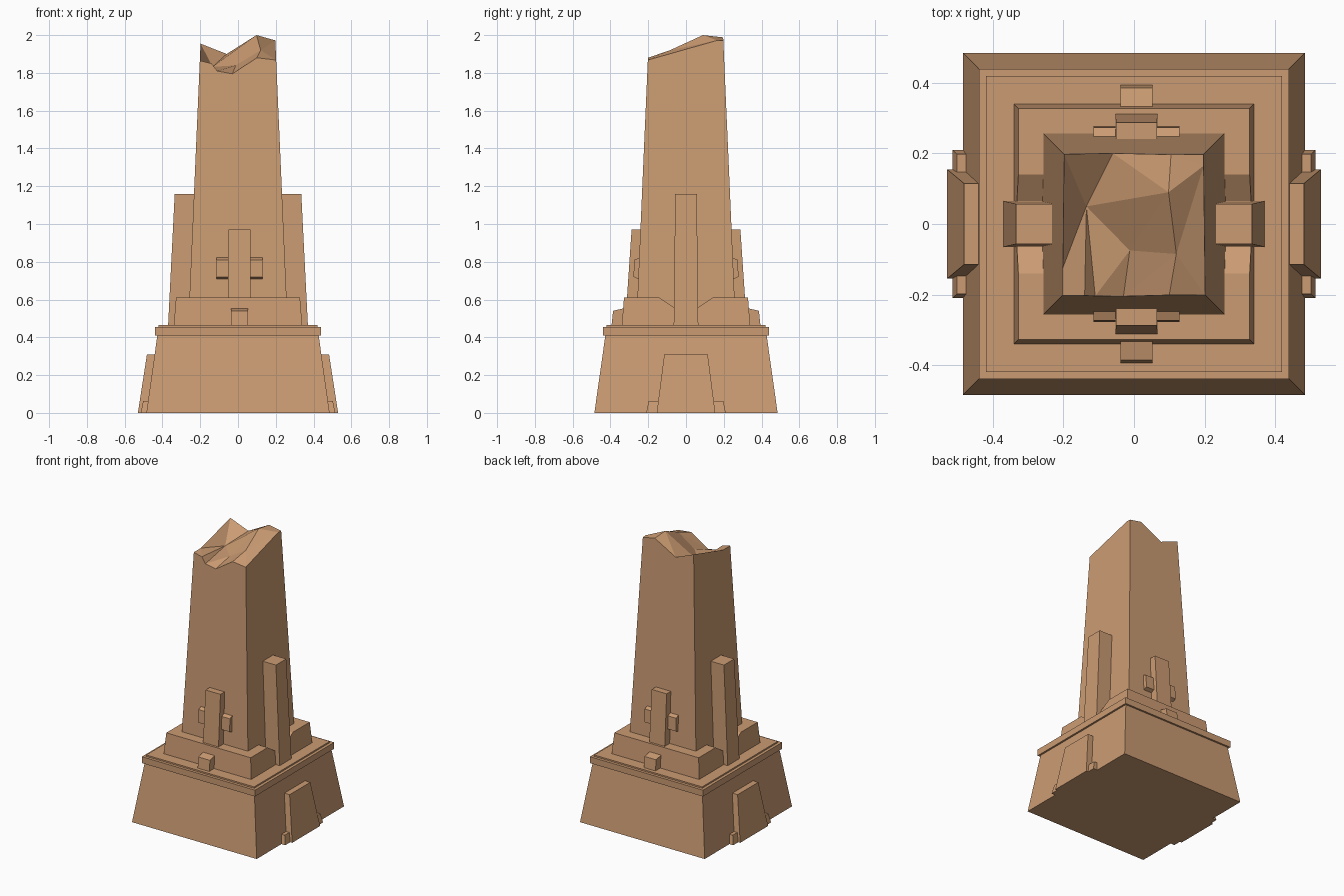
import bpy, bmesh

if "Cube" in bpy.data.objects:
    bpy.data.objects.remove(bpy.data.objects["Cube"])

mat = bpy.data.materials.new("sandstone")
mat.diffuse_color = (0.6, 0.33, 0.17, 1)
mat.use_nodes = True
mat.node_tree.nodes["Principled BSDF"].inputs["Base Color"].default_value = mat.diffuse_color


def make(name, verts, faces):
    me = bpy.data.meshes.new(name)
    bm = bmesh.new()
    vs = [bm.verts.new(v) for v in verts]
    for f in faces:
        bm.faces.new([vs[i] for i in f])
    bmesh.ops.recalc_face_normals(bm, faces=bm.faces[:])
    bm.to_mesh(me)
    bm.free()
    me.materials.append(mat)
    ob = bpy.data.objects.new(name, me)
    bpy.context.collection.objects.link(ob)
    return ob


def loft(name, low, high):
    """Join two matching polygons into a closed solid."""
    n = len(low)
    sides = [(i, (i + 1) % n, n + (i + 1) % n, n + i) for i in range(n)]
    return make(name, list(low) + list(high),
                sides + [tuple(range(n)), tuple(range(n, 2 * n))])


def rect(x0, x1, y0, y1, z):
    return [(x0, y0, z), (x1, y0, z), (x1, y1, z), (x0, y1, z)]


def tier(name, h0, h1, z0, z1):
    return loft(name, rect(-h0, h0, -h0, h0, z0), rect(-h1, h1, -h1, h1, z1))


# Tapered base and its overhanging cap
tier("base", 0.485, 0.427, 0, 0.41)
tier("cap_slab", 0.44, 0.44, 0.41, 0.455)
tier("cap_step", 0.42, 0.42, 0.455, 0.465)

# Plinth with sloped notches beside the side pilasters
profile = [(-0.34, 0.465), (0.34, 0.465), (0.328, 0.61), (0.14, 0.61), (0.065, 0.56),
           (-0.065, 0.56), (-0.14, 0.61), (-0.328, 0.61)]
edge = [0.34 - 0.012 * (z - 0.465) / 0.145 for y, z in profile]
loft("plinth", [(-e, y, z) for e, (y, z) in zip(edge, profile)],
     [(e, y, z) for e, (y, z) in zip(edge, profile)])

# Left and right details
for s, side in ((-1, "left"), (1, "right")):
    def sx(pts):
        return [(s * x, y, z) for x, y, z in pts]
    loft("side_pilaster_" + side, sx(rect(0.15, 0.37, -0.065, 0.065, 0.465)),
         sx(rect(0.15, 0.335, -0.057, 0.057, 1.16)))
    loft("buttress_" + side, sx(rect(0.40, 0.53, -0.155, 0.155, 0)),
         sx(rect(0.40, 0.482, -0.115, 0.115, 0.31)))
    loft("buttress_foot_" + side, sx(rect(0.40, 0.515, -0.21, 0.21, 0)),
         sx(rect(0.40, 0.502, -0.198, 0.198, 0.062)))

# Front and back details, set slightly right of centre
CX = 0.007
for s, side in ((-1, "front"), (1, "back")):
    def sy(pts):
        return [(x + CX, s * y, z) for x, y, z in pts]
    loft("pilaster_" + side, sy(rect(-0.06, 0.06, 0.2, 0.313, 0.6)),
         sy(rect(-0.058, 0.058, 0.2, 0.288, 0.97)))
    arm = [(0.22, 0.705), (0.245, 0.705), (0.278, 0.72), (0.274, 0.81), (0.245, 0.823), (0.22, 0.823)]
    loft("cross_arm_" + side, sy([(-0.122, y, z) for y, z in arm]),
         sy([(0.122, y, z) for y, z in arm]))
    block = [(0.3, 0.465), (0.394, 0.465), (0.386, 0.54), (0.325, 0.555), (0.3, 0.555)]
    loft("small_block_" + side, sy([(-0.045, y, z) for y, z in block]),
         sy([(0.045, y, z) for y, z in block]))


# Tapered shaft with a broken top
def half(z):
    return 0.257 - 0.0437 * (z - 0.61)


def on_wall(u, z, wall):
    h = half(z)
    u = max(-h, min(h, u))
    return {"f": (u, -h, z), "r": (h, u, z), "b": (u, h, z), "l": (-h, u, z)}[wall]


b = half(0.465)
verts = rect(-b, b, -b, b, 0.465)                                # 0-3
verts += [on_wall(u, z, w) for u, z, w in (
    (-1, 1.865, "f"), (-0.14, 1.85, "f"), (-0.11, 1.81, "f"),    # 4-6
    (-0.03, 1.795, "f"), (0.10, 1.88, "f"), (1, 1.868, "f"),     # 7-9
    (0.165, 1.972, "r"), (1, 1.97, "r"),                         # 10-11
    (0.105, 1.988, "b"), (-0.06, 1.90, "b"), (-1, 1.955, "b"),   # 12-14
    (-0.125, 1.865, "l"))]                                       # 15
verts += [(-0.012, -0.075, 1.84), (-0.135, 0.05, 1.832),         # 16-17
          (0.12, -0.085, 1.92), (0.098, 0.09, 2.0)]              # 18-19
faces = [(3, 2, 1, 0), (0, 1, 9, 8, 7, 6, 5, 4), (1, 2, 11, 10, 9),
         (2, 3, 14, 13, 12, 11), (3, 0, 4, 15, 14),
         (4, 5, 15), (5, 6, 17), (5, 17, 15), (6, 7, 16), (6, 16, 17),
         (7, 8, 18), (7, 18, 16), (16, 18, 19), (16, 19, 17),
         (8, 9, 18), (9, 10, 18), (10, 19, 18), (10, 11, 12), (10, 12, 19),
         (19, 12, 13), (19, 13, 17), (13, 14, 17), (14, 15, 17)]
make("broken_shaft", verts, faces)
